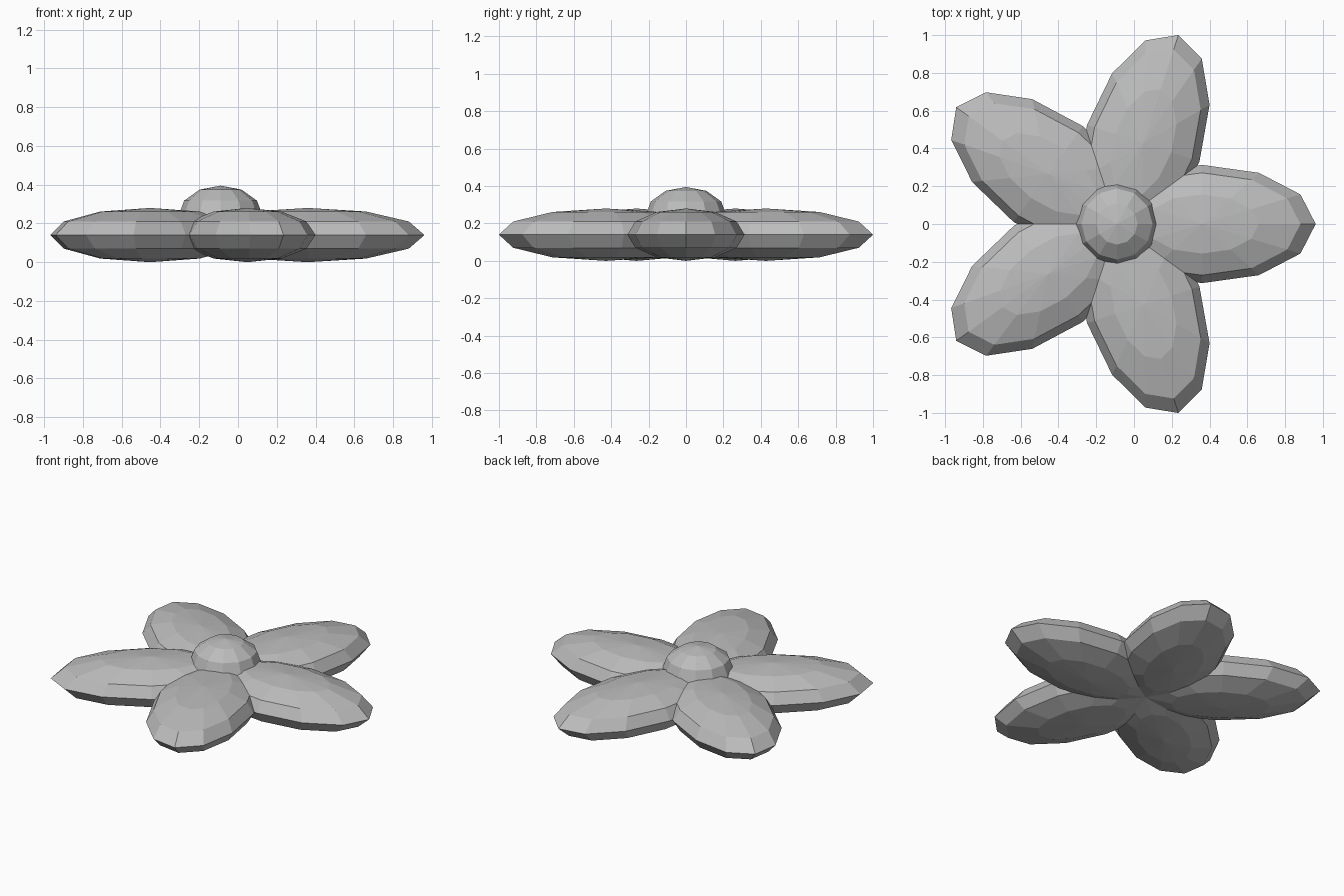
import bpy, math
from mathutils import Matrix

if "Cube" in bpy.data.objects:
    bpy.data.objects.remove(bpy.data.objects["Cube"])

CENTRE_X = -0.09      # flower axis
PETALS = 5

grey = bpy.data.materials.new("plain_grey")
grey.diffuse_color = (0.5, 0.5, 0.5, 1)
grey.use_nodes = True
grey.node_tree.nodes["Principled BSDF"].inputs["Base Color"].default_value = grey.diffuse_color


def ellipsoid(name, matrix):
    """Flat-shaded low-poly ball, stretched and placed by a matrix."""
    bpy.ops.mesh.primitive_uv_sphere_add(segments=12, ring_count=6, radius=1)
    ob = bpy.context.object
    ob.name = name
    ob.data.transform(matrix)
    ob.data.materials.append(grey)
    return ob


axis = Matrix.Translation((CENTRE_X, 0, 0))

# ring of petals, each reaching slightly past the flower axis
for i in range(PETALS):
    turn = Matrix.Rotation(math.tau * i / PETALS, 4, 'Z')
    shape = Matrix.Translation((0.45, 0, 0.14)) @ Matrix.Diagonal((0.602, 0.313, 0.14, 1))
    ellipsoid(f"petal_{i + 1}", axis @ turn @ shape)

# domed centre
ellipsoid("flower_centre", axis @ Matrix.Translation((0, 0, 0.24)) @ Matrix.Diagonal((0.217, 0.217, 0.155, 1)))
